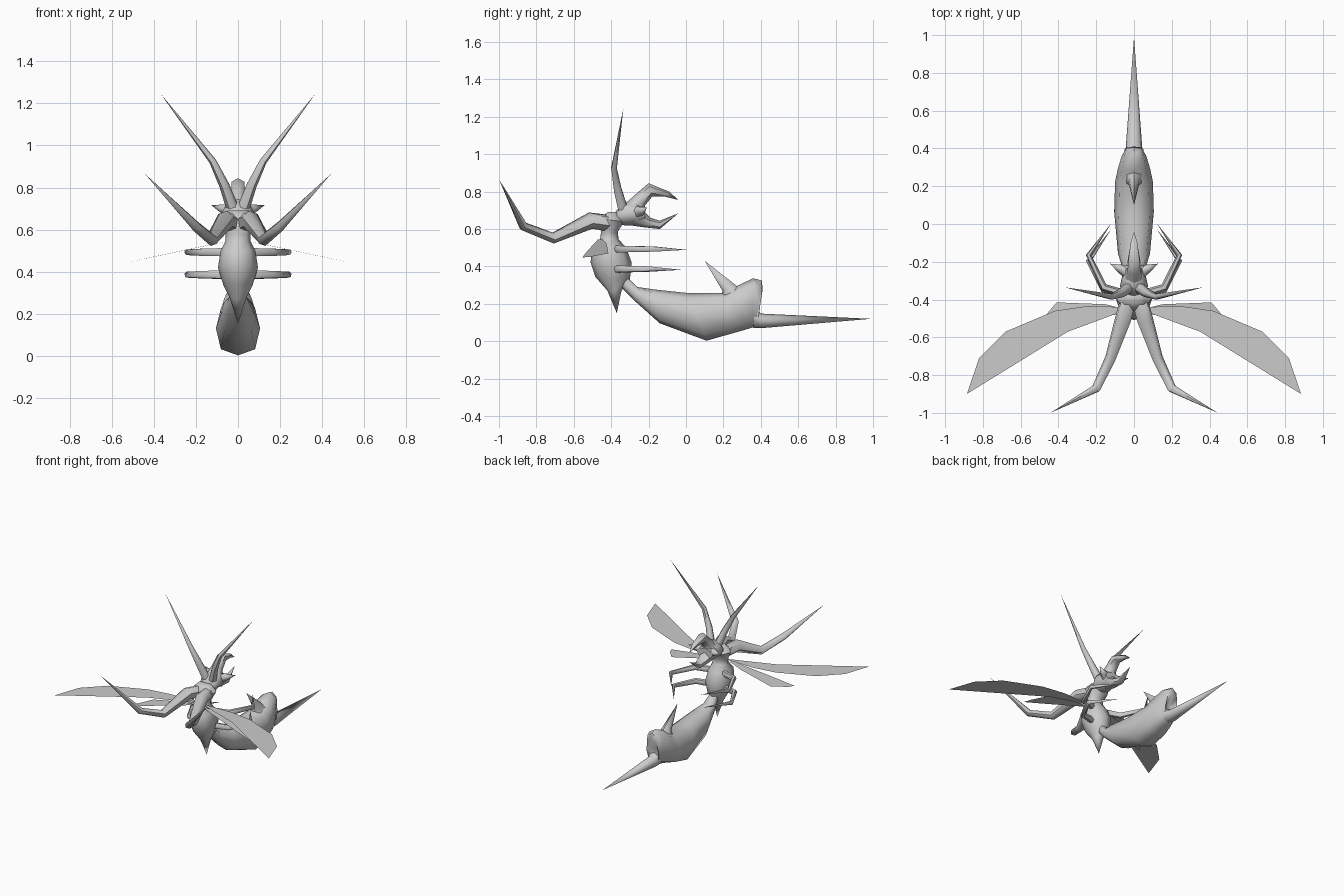
import bpy, bmesh
from math import cos, sin, pi, copysign, radians
from mathutils import Vector

if "Cube" in bpy.data.objects:
    bpy.data.objects.remove(bpy.data.objects["Cube"])


def finish(name, bm, mirror=False, smooth=True):
    if smooth:
        bmesh.ops.recalc_face_normals(bm, faces=bm.faces)
    me = bpy.data.meshes.new(name)
    bm.to_mesh(me)
    bm.free()
    ob = bpy.data.objects.new(name, me)
    bpy.context.collection.objects.link(ob)
    if mirror:
        ob.modifiers.new("Mirror", 'MIRROR').use_axis[0] = True
    if smooth:
        bpy.ops.object.select_all(action='DESELECT')
        bpy.context.view_layer.objects.active = ob
        ob.select_set(True)
        bpy.ops.object.shade_smooth_by_angle(angle=radians(60))
    return ob


def skin(bm, rings, tip=None):
    """Join rings of points into a closed skin, optionally ending in a point."""
    rows = [[bm.verts.new(p) for p in r] for r in rings]
    n = len(rows[0])
    for a, b in zip(rows, rows[1:]):
        for i in range(n):
            j = (i + 1) % n
            bm.faces.new((a[i], a[j], b[j], b[i]))
    bm.faces.new(rows[0])
    if tip is None:
        bm.faces.new(rows[-1])
    else:
        t = bm.verts.new(tip)
        for i in range(n):
            bm.faces.new((rows[-1][i], rows[-1][(i + 1) % n], t))


def body(name, sections, tip=None, n=8, power=1.0):
    """Sections: (y, z) of one side, (y, z) of the opposite side, half width."""
    rings = []
    for ya, za, yb, zb, w in sections:
        a, b = Vector((0, ya, za)), Vector((0, yb, zb))
        mid, half = (a + b) / 2, (a - b) / 2
        ring = []
        for i in range(n):
            c, s = cos(2 * pi * i / n), sin(2 * pi * i / n)
            c, s = (copysign(abs(v) ** power if abs(v) > 1e-6 else 0, v) for v in (c, s))
            ring.append(mid + half * c + Vector((w * s, 0, 0)))
        rings.append(ring)
    bm = bmesh.new()
    skin(bm, rings, None if tip is None else (0, *tip))
    return finish(name, bm)


def limb(name, path, n=6):
    """Mirrored tapered limb; path of (x, y, z, radius), ending in a point."""
    pts = [Vector(p[:3]) for p in path]
    rings = []
    for k in range(len(pts) - 1):
        d = (pts[k + 1] - pts[k]).normalized()
        if k:
            d = (d + (pts[k] - pts[k - 1]).normalized()).normalized()
        u = d.cross(Vector((0.3, 0.2, 1) if abs(d.z) < 0.8 else (0, 1, 0.1))).normalized()
        if k and u.dot(prev) < 0.9:
            u = (prev - d * prev.dot(d)).normalized()
        prev = u
        v = d.cross(u)
        rings.append([pts[k] + (u * cos(2 * pi * i / n) + v * sin(2 * pi * i / n)) * path[k][3]
                      for i in range(n)])
    bm = bmesh.new()
    skin(bm, rings, pts[-1])
    return finish(name, bm, mirror=True)


def wing(name, points):
    bm = bmesh.new()
    bm.faces.new([bm.verts.new(p) for p in points])
    return finish(name, bm, mirror=True, smooth=False)


# Abdomen and its stinger
body("abdomen", [
    (-.33, .36, -.37, .31, .025), (-.26, .29, -.285, .225, .05),
    (-.17, .277, -.14, .096, .085), (.02, .257, .11, .003, .105),
    (.21, .257, .24, .04, .10), (.28, .30, .31, .06, .085),
    (.36, .337, .36, .075, .065), (.405, .325, .37, .08, .05),
    (.41, .28, .38, .08, .05), (.37, .2, .39, .08, .045)], power=.75)
body("stinger", [(.36, .18, .36, .072, .052), (.40, .148, .40, .07, .044)], tip=(.99, .12))
body("abdomen_spike", [(.29, .28, .19, .24, .045), (.26, .305, .195, .27, .032)],
     tip=(.10, .43), n=6)

# Thorax with pointed lower end
body("thorax", [
    (-.36, .69, -.42, .69, .05), (-.33, .64, -.46, .655, .092),
    (-.365, .585, -.455, .58, .06), (-.36, .545, -.46, .545, .06),
    (-.32, .50, -.505, .50, .083), (-.29, .42, -.51, .42, .095),
    (-.30, .33, -.485, .345, .07), (-.345, .27, -.42, .27, .037)], tip=(-.37, .15))

# Head with curved upper horn and lower jaw
body("head", [
    (-.38, .69, -.38, .63, .05), (-.33, .745, -.33, .62, .075),
    (-.27, .75, -.26, .62, .06), (-.22, .72, -.22, .645, .065)])
body("upper_horn", [
    (-.32, .74, -.22, .68, .055), (-.27, .785, -.22, .725, .04),
    (-.20, .845, -.18, .775, .035), (-.09, .80, -.12, .775, .02)], tip=(-.04, .755), n=6)
body("lower_jaw", [
    (-.22, .69, -.30, .62, .055), (-.19, .66, -.23, .61, .04),
    (-.14, .645, -.14, .60, .028)], tip=(-.04, .685), n=6)

# Paired cheek spikes and antennae
limb("cheek_spike", [(.03, -.26, .69, .035), (.075, -.235, .70, .022), (.128, -.21, .717, 0)])
limb("antenna", [(.025, -.335, .70, .03), (.065, -.365, .81, .024),
                 (.12, -.385, .925, .017), (.367, -.335, 1.245, 0)])

# Long grasping legs
limb("long_leg", [(.03, -.40, .63, .045), (.06, -.51, .645, .045), (.125, -.71, .552, .03),
                  (.20, -.87, .615, .025), (.443, -1.0, .866, 0)])

# Two pairs of short legs
for name, z, dy in (("upper_short_leg", .493, 0), ("lower_short_leg", .386, -.03)):
    limb(name, [(.05, -.37, z, .022), (.16, -.335 + dy / 3, z, .02),
                (.24, -.165 + dy, z, .015), (.12, .004 + dy, z - .004, 0)])

# Thin flat wings
wing("fore_wing", [(.04, -.44, .56), (.25, -.435, .56), (.42, -.46, .56), (.68, -.57, .56),
                   (.82, -.71, .56), (.885, -.90, .56), (.35, -.57, .56), (.04, -.455, .56)])
wing("hind_wing", [(.05, -.45, .545), (.15, -.425, .525), (.41, -.415, .47),
                   (.49, -.51, .452), (.51, -.555, .448), (.36, -.53, .48), (.05, -.47, .545)])
